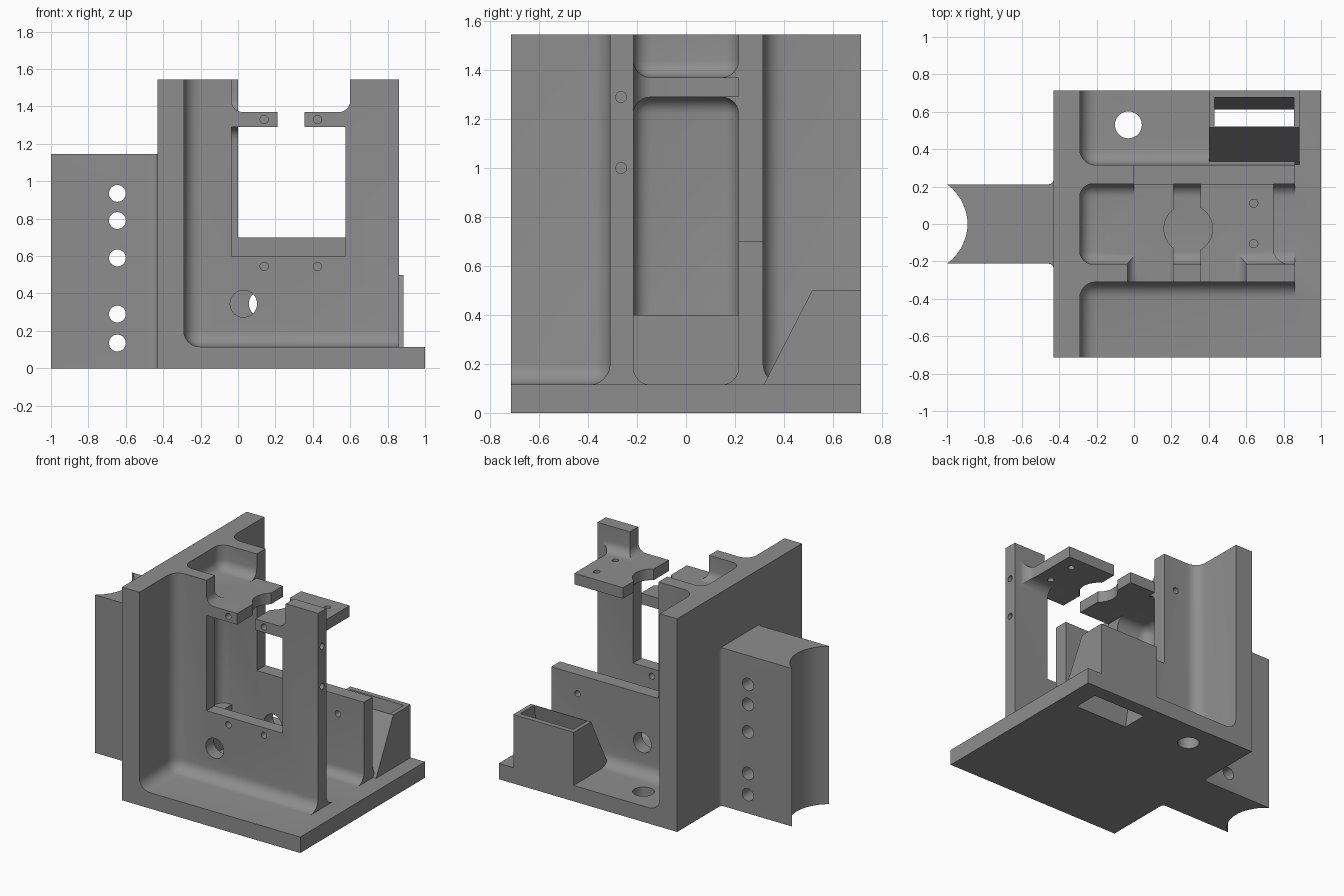
import bpy, bmesh, math
from mathutils import Matrix

if "Cube" in bpy.data.objects:
    bpy.data.objects.remove(bpy.data.objects["Cube"])

grey = bpy.data.materials.new("plain grey")
grey.diffuse_color = (0.27, 0.27, 0.27, 1)
grey.use_nodes = True
grey.node_tree.nodes["Principled BSDF"].inputs["Base Color"].default_value = grey.diffuse_color


def finish(bm, name):
    bmesh.ops.recalc_face_normals(bm, faces=bm.faces)
    me = bpy.data.meshes.new(name)
    bm.to_mesh(me)
    bm.free()
    me.materials.append(grey)
    ob = bpy.data.objects.new(name, me)
    bpy.context.collection.objects.link(ob)
    return ob


def box(x0, x1, y0, y1, z0, z1, r=0, name="cutter"):
    bm = bmesh.new()
    bmesh.ops.create_cube(bm, size=1)
    for v in bm.verts:
        v.co = ((x0 + x1) / 2 + v.co.x * (x1 - x0),
                (y0 + y1) / 2 + v.co.y * (y1 - y0),
                (z0 + z1) / 2 + v.co.z * (z1 - z0))
    if r:
        bmesh.ops.bevel(bm, geom=bm.edges[:], offset=r, segments=6,
                        profile=0.5, affect='EDGES')
    return finish(bm, name)


def rod(axis, c, r, length, name="cutter"):
    bm = bmesh.new()
    rot = {'x': Matrix.Rotation(math.pi / 2, 4, 'Y'),
           'y': Matrix.Rotation(math.pi / 2, 4, 'X'), 'z': Matrix()}[axis]
    bmesh.ops.create_cone(bm, cap_ends=True, segments=32, radius1=r, radius2=r,
                          depth=length, matrix=Matrix.Translation(c) @ rot)
    return finish(bm, name)


def prism(pts, vec, name="cutter"):
    bm = bmesh.new()
    f = bm.faces.new([bm.verts.new(p) for p in pts])
    ext = bmesh.ops.extrude_face_region(bm, geom=[f])
    bmesh.ops.translate(bm, vec=vec,
                        verts=[v for v in ext['geom'] if isinstance(v, bmesh.types.BMVert)])
    return finish(bm, name)


def boolean(ob, other, op='DIFFERENCE'):
    m = ob.modifiers.new("cut", 'BOOLEAN')
    m.operation, m.object, m.solver = op, other, 'EXACT'
    bpy.context.view_layer.objects.active = ob
    bpy.ops.object.modifier_apply(modifier=m.name)
    bpy.data.objects.remove(other)


def slot():
    # slanted chute through the box and the base
    a, b = 0.43, 0.855
    pts = [(a, 0.42, -0.02), (a, 0.61, -0.02), (a, 0.68, 0.52), (a, 0.524, 0.52)]
    return prism(pts, (b - a, 0, 0))


# frame: base plate and walls carved from one block
frame = box(-0.43, 1, -0.715, 0.715, 0, 1.545, name="frame")
cuts = [
    box(-0.29, 2, -2, -0.31, 0.115, 3, 0.085),            # front bay
    box(-0.29, 2, 0.315, 2, 0.115, 3, 0.085),             # back bay
    box(0.86, 2, -2, 2, 0.115, 3),                        # free end of the base
    box(-0.29, 2, -0.215, 0.215, 0.115, 1.29, 0.07),      # room under the shelf
    box(-0.29, 2, -0.215, 0.215, 1.37, 3, 0.07),          # room over the shelf
    box(-0.035, 0.575, -0.5, -0.1, 0.6, 1.29),            # front window
    box(-0.035, 0.6, -0.8, 0.1, 1.37, 3, 0.06),           # opening over the window
    box(0.21, 0.355, -0.5, 0.5, 1.2, 1.6),                # gap between the shelves
    box(0, 2, 0.215, 2, 0.70, 3),                         # lowered back wall
    box(0, 2, 0.1, 2, 1.37, 3),
    box(0, 2, 0.1, 2, 0.75, 1.29),
    box(0.745, 2, -0.215, 2, 1.0, 3, 0.085),              # trimmed right shelf
    rod('z', (0.29, -0.025, 1.33), 0.13, 0.3),            # round shelf opening
    rod('y', (0.03, -0.26, 0.345), 0.072, 0.2),           # cable holes
    rod('y', (0.13, 0.26, 0.345), 0.072, 0.2),
    rod('z', (-0.03, 0.53, 0.05), 0.072, 0.3),
    rod('y', (0.65, 0.26, 0.56), 0.022, 0.3),
    rod('y', (-0.1, 0.3, 1.3), 0.022, 0.2),
    slot(),
]
# screw holes
for x in (0.14, 0.425):
    for z in (0.545, 1.33):
        cuts.append(rod('y', (x, -0.27, z), 0.022, 0.2))
for z in (1.0, 1.29):
    cuts.append(rod('x', (0.80, -0.265, z), 0.022, 0.2))
for y in (-0.105, 0.11):
    cuts.append(rod('z', (0.64, y, 1.33), 0.022, 0.2))
for c in cuts:
    boolean(frame, c)

# low step inside the frame
step = box(-0.30, -0.2, -0.22, 0.22, 0.1, 0.4, name="inner_step")

# mounting block with a hollow end and flared root
pts = []
for i in range(17):
    t = -1 + i / 8
    pts.append((-1 + 0.11 * (1 - t * t) ** 0.85 if abs(t) < 1 else -1, 0.2125 * t, 0))
flare = [(-0.455 + 0.025 * math.sin(a), 0.2125 + 0.025 * (1 - math.cos(a)), 0)
         for a in (i * math.pi / 8 for i in range(5))]
pts += flare + [(-0.425, 0.2375, 0), (-0.425, -0.2375, 0)]
pts += [(x, -y, 0) for x, y, _ in reversed(flare)]
block = prism(pts, (0, 0, 1.145), "mounting_block")
for z in (0.135, 0.29, 0.59, 0.79, 0.935):
    boolean(block, rod('y', (-0.645, 0, z), 0.045, 1))

# chute box with a sloped front
chute = prism([(0.4, 0.315, 0.11), (0.4, 0.715, 0.11), (0.4, 0.715, 0.5), (0.4, 0.515, 0.5)],
              (0.485, 0, 0), "chute_box")
boolean(chute, slot())

for ob in (frame, step, block, chute):
    bpy.ops.object.select_all(action='DESELECT')
    ob.select_set(True)
    bpy.context.view_layer.objects.active = ob
    bpy.ops.object.shade_smooth_by_angle(angle=math.radians(30))
